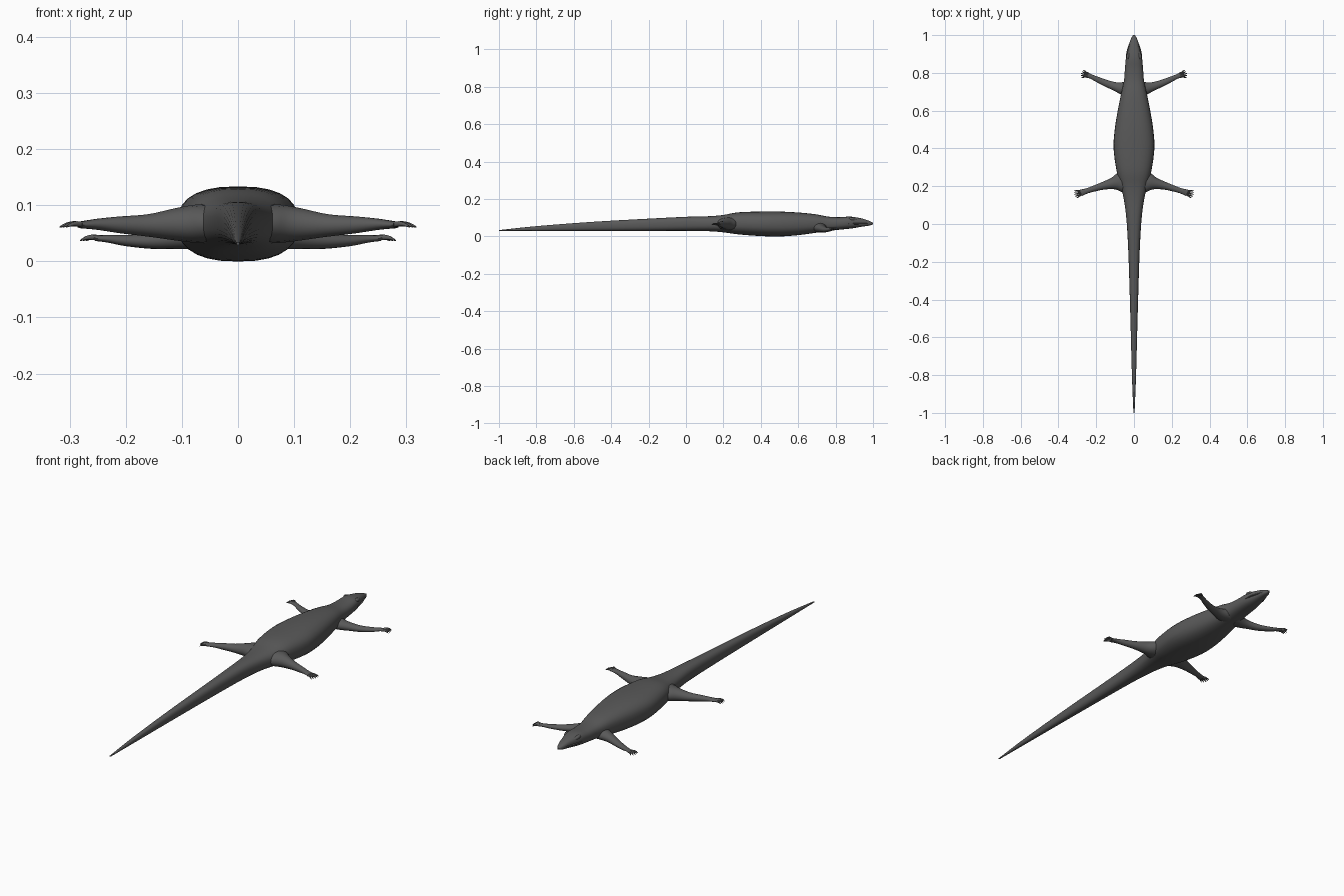
import bpy, bmesh, math
from mathutils import Vector

skin = bpy.data.materials.new("dark_grey_skin")
skin.diffuse_color = (0.1, 0.1, 0.1, 1)


def smooth_stations(st, steps):
    """Catmull-Rom interpolation of (x, y, z, half_width, half_height) rows."""
    out = []
    for i in range(len(st) - 1):
        p0, p1, p2, p3 = (Vector(st[max(0, min(len(st) - 1, i + k))]) for k in (-1, 0, 1, 2))
        for s in range(steps):
            t = s / steps
            out.append(0.5 * (2 * p1 + (p2 - p0) * t + (2 * p0 - 5 * p1 + 4 * p2 - p3) * t * t
                              + (3 * p1 - p0 - 3 * p2 + p3) * t ** 3))
    return out + [Vector(st[-1])]


def loft(bm, stations, sides=20, steps=4, power=2.0):
    """Skin superellipse rings set upright across the path."""
    st = smooth_stations(stations, steps)
    rings = []
    for i, s in enumerate(st):
        a, b = st[max(0, i - 1)], st[min(len(st) - 1, i + 1)]
        side = Vector((b[1] - a[1], a[0] - b[0], 0)).normalized()
        ring = []
        for k in range(sides):
            ang = 2 * math.pi * k / sides
            c, n = math.cos(ang), math.sin(ang)
            u = math.copysign(abs(c) ** (2 / power), c) * max(s[3], 0.001)
            v = math.copysign(abs(n) ** (2 / power), n) * max(s[4], 0.001)
            ring.append(bm.verts.new(Vector(s[:3]) + side * u + Vector((0, 0, v))))
        rings.append(ring)
    for r, q in zip(rings, rings[1:]):
        for k in range(sides):
            j = (k + 1) % sides
            bm.faces.new((r[k], r[j], q[j], q[k]))
    bm.faces.new(rings[0])
    bm.faces.new(rings[-1])


def finish(bm, name, mirror=False):
    bmesh.ops.recalc_face_normals(bm, faces=bm.faces)
    me = bpy.data.meshes.new(name)
    bm.to_mesh(me)
    bm.free()
    ob = bpy.data.objects.new(name, me)
    bpy.context.collection.objects.link(ob)
    me.materials.append(skin)
    if mirror:
        ob.modifiers.new("mirror", 'MIRROR')
    bpy.context.view_layer.objects.active = ob
    ob.select_set(True)
    bpy.ops.object.shade_smooth_by_angle(angle=math.radians(50))
    ob.select_set(False)


# Head, trunk and tail in one skin: y, half width, bottom, top
profile = [
    (-1.0, 0.003, 0.029, 0.034), (-0.8, 0.011, 0.030, 0.055), (-0.5, 0.019, 0.030, 0.078),
    (-0.2, 0.028, 0.030, 0.095), (0.0, 0.038, 0.030, 0.105), (0.12, 0.052, 0.028, 0.108),
    (0.2, 0.070, 0.022, 0.115), (0.28, 0.092, 0.011, 0.129), (0.4, 0.108, 0.002, 0.133),
    (0.5, 0.102, 0.000, 0.133), (0.6, 0.086, 0.007, 0.128), (0.69, 0.068, 0.019, 0.119),
    (0.76, 0.053, 0.029, 0.106), (0.82, 0.048, 0.036, 0.103), (0.88, 0.042, 0.042, 0.106),
    (0.94, 0.027, 0.052, 0.096), (0.98, 0.016, 0.058, 0.083), (1.0, 0.005, 0.064, 0.073)]
bm = bmesh.new()
loft(bm, [(0, y, (b + t) / 2, w, (t - b) / 2) for y, w, b, t in profile], 28, 4, 2.5)
finish(bm, "body_and_tail")


# Legs with five splayed toes, mirrored to the other side
def leg(name, path, heading, toe_len, spread):
    bm = bmesh.new()
    loft(bm, path, 16, 4)
    foot = Vector(path[-1][:3])
    for i in range(-2, 3):
        a = math.radians(heading + i * spread)
        d = Vector((math.cos(a), math.sin(a), 0))
        start = foot + Vector((-math.sin(math.radians(heading)),
                               math.cos(math.radians(heading)), 0)) * i * 0.0055 - d * 0.012
        length = toe_len * (1 - 0.07 * abs(i)) + 0.012
        rows = [(0, 0.004, 0.005, 0), (0.5, 0.0038, 0.0045, 0.002), (0.8, 0.003, 0.003, 0),
                (1, 0.0008, 0.001, -0.004)]
        loft(bm, [(*(start + d * length * f + Vector((0, 0, dz))), w, h)
                  for f, w, h, dz in rows], 8, 2)
    finish(bm, name, True)


leg("hind_legs", [(0.03, 0.225, 0.067, 0.070, 0.036), (0.075, 0.222, 0.067, 0.052, 0.034),
                  (0.11, 0.215, 0.066, 0.032, 0.029), (0.16, 0.203, 0.064, 0.021, 0.020),
                  (0.21, 0.188, 0.065, 0.016, 0.015), (0.25, 0.175, 0.066, 0.014, 0.010),
                  (0.282, 0.165, 0.065, 0.018, 0.006)], -14, 0.037, 10)
leg("front_legs", [(0.02, 0.715, 0.050, 0.045, 0.028), (0.06, 0.718, 0.046, 0.034, 0.025),
                   (0.10, 0.728, 0.041, 0.023, 0.019), (0.15, 0.746, 0.036, 0.018, 0.014),
                   (0.20, 0.768, 0.037, 0.014, 0.010), (0.23, 0.782, 0.040, 0.012, 0.007),
                   (0.252, 0.790, 0.041, 0.016, 0.005)], 14, 0.030, 11)

# Eyes and brow ridges
bm = bmesh.new()
loft(bm, [(0.026, 0.865, 0.092, 0.003, 0.003), (0.032, 0.882, 0.094, 0.008, 0.008),
          (0.029, 0.900, 0.091, 0.008, 0.008), (0.023, 0.918, 0.088, 0.003, 0.003)], 12, 3)
finish(bm, "eyes", True)

# Raised lip along the jaw
bm = bmesh.new()
loft(bm, [(0.042, 0.87, 0.068, 0.002, 0.002), (0.036, 0.91, 0.068, 0.004, 0.003),
          (0.025, 0.945, 0.069, 0.004, 0.003), (0.012, 0.985, 0.070, 0.002, 0.002)], 8, 3)
finish(bm, "lips", True)
